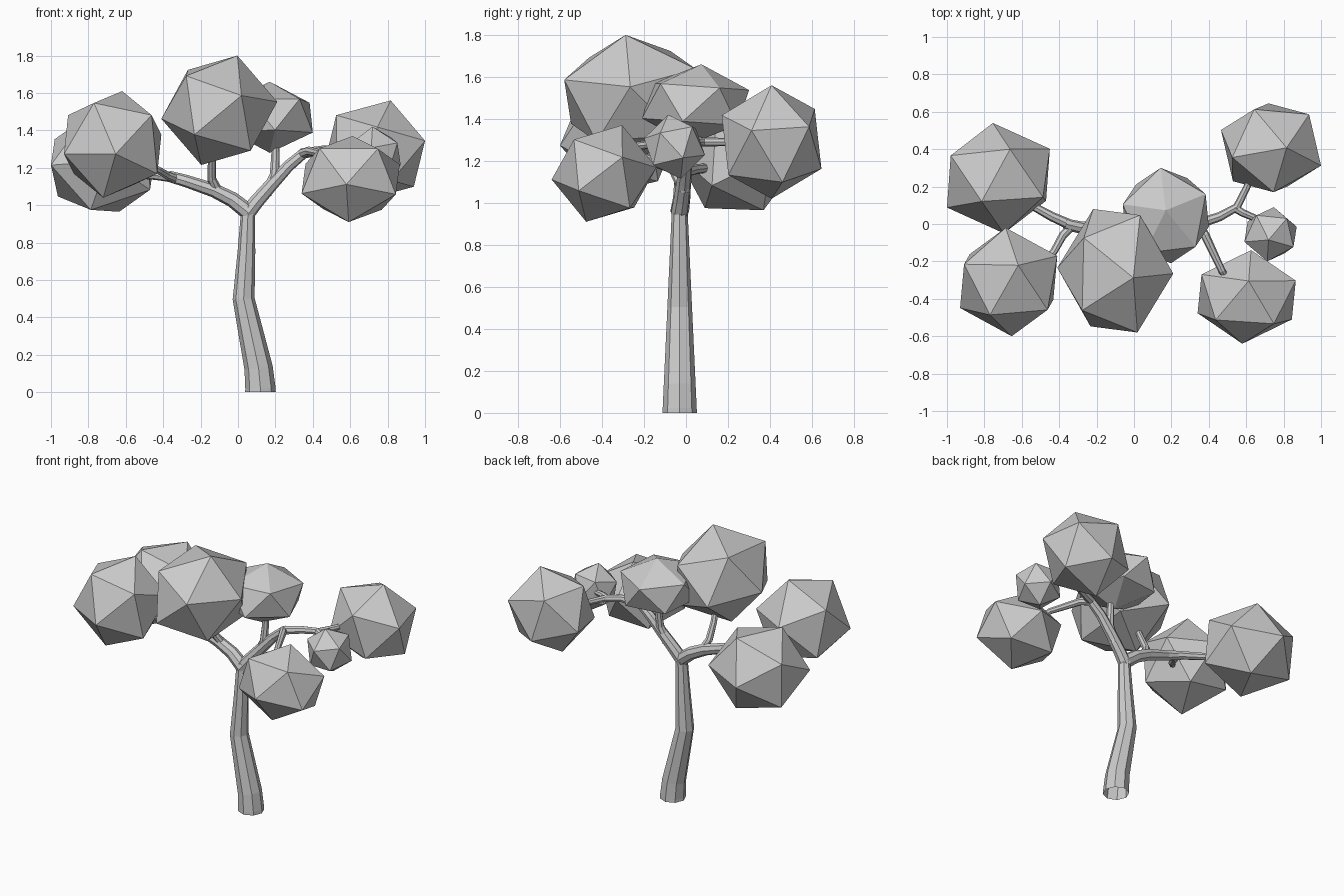
import bpy
import bmesh
from mathutils import Matrix, Vector

cube = bpy.data.objects.get("Cube")
if cube:
    bpy.data.objects.remove(cube)

# One plain grey for the whole tree
grey = bpy.data.materials.new("plain_grey")
grey.use_nodes = True
colour = (0.6, 0.6, 0.6, 1)
grey.diffuse_color = colour
grey.node_tree.nodes["Principled BSDF"].inputs["Base Color"].default_value = colour


def add_object(name, mesh):
    mesh.name = name
    mesh.materials.clear()
    mesh.materials.append(grey)
    obj = bpy.data.objects.new(name, mesh)
    bpy.context.collection.objects.link(obj)
    return obj


def limb(name, points, start, end):
    """Eight-sided tube through the points, tapering evenly along its length."""
    curve = bpy.data.curves.new(name + "_path", "CURVE")
    curve.dimensions = "3D"
    curve.bevel_depth = 1
    curve.bevel_resolution = 2
    spline = curve.splines.new("POLY")
    spline.use_smooth = False
    spline.points.add(len(points) - 1)
    along = [0]
    for a, b in zip(points, points[1:]):
        along.append(along[-1] + (Vector(b) - Vector(a)).length)
    for p, co, distance in zip(spline.points, points, along):
        p.co = (*co, 1)
        p.radius = start + (end - start) * distance / along[-1]
    helper = bpy.data.objects.new(name + "_path", curve)
    bpy.context.collection.objects.link(helper)
    graph = bpy.context.evaluated_depsgraph_get()
    mesh = bpy.data.meshes.new_from_object(helper.evaluated_get(graph))
    bpy.data.objects.remove(helper)
    for face in mesh.polygons:
        face.use_smooth = False
    return add_object(name, mesh)


def crown(name, low, high, apex, neighbour):
    """Icosahedron between two box corners, turned so that one vertex points
    along apex and an adjoining vertex leans towards neighbour."""
    size = Vector(high) - Vector(low)
    z_axis = Vector(a / s for a, s in zip(apex, size)).normalized()
    lean = Vector(n / s for n, s in zip(neighbour, size))
    y_axis = z_axis.cross(lean).normalized()
    x_axis = y_axis.cross(z_axis)
    turn = Matrix((x_axis, y_axis, z_axis)).transposed()

    bm = bmesh.new()
    bmesh.ops.create_icosphere(bm, subdivisions=1, radius=1)
    bm.transform(turn.to_4x4())
    for axis in range(3):
        values = [v.co[axis] for v in bm.verts]
        least, span = min(values), max(values) - min(values)
        for v in bm.verts:
            t = (v.co[axis] - least) / span
            v.co[axis] = low[axis] + t * size[axis]
    mesh = bpy.data.meshes.new(name)
    bm.to_mesh(mesh)
    bm.free()
    return add_object(name, mesh)


# Trunk
limb("trunk", [(.12, -.03, 0), (.12, -.03, .02), (.11, -.03, .13),
               (.03, -.03, .5), (.045, -.03, .75), (.055, -.03, 1.0)], .082, .036)

# Left side branches
limb("left_branch", [(.045, -.03, .95), (.1, -.02, 1.02), (.17, -.01, 1.1),
                     (.27, 0, 1.21), (.36, 0, 1.285)], .042, .028)
limb("left_top_branch", [(.15, -.01, 1.06), (.195, 0, 1.16),
                         (.2, .01, 1.26), (.2, .02, 1.42)], .03, .018)
limb("left_front_branch", [(.34, 0, 1.275), (.38, -.06, 1.29),
                           (.47, -.25, 1.27), (.53, -.35, 1.2)], .026, .016)
limb("left_back_branch", [(.34, 0, 1.275), (.46, .04, 1.295), (.55, .09, 1.29),
                          (.6, .19, 1.29), (.65, .3, 1.29)], .028, .016)
limb("left_middle_branch", [(.54, .085, 1.29), (.58, .06, 1.29),
                            (.65, .03, 1.28), (.72, -.02, 1.27)], .022, .016)

# Right side branches
limb("right_branch", [(.06, -.03, .96), (-.03, -.02, 1.03), (-.13, -.02, 1.08),
                      (-.28, -.02, 1.13), (-.37, 0, 1.155)], .045, .03)
limb("right_top_branch", [(-.11, -.02, 1.08), (-.14, -.05, 1.14),
                          (-.14, -.1, 1.24), (-.13, -.15, 1.36)], .026, .018)
limb("right_front_branch", [(-.33, -.01, 1.14), (-.38, -.06, 1.16),
                            (-.43, -.15, 1.19), (-.55, -.27, 1.26)], .024, .016)
limb("right_back_branch", [(-.35, 0, 1.15), (-.44, .04, 1.16),
                           (-.53, .09, 1.165), (-.66, .17, 1.18)], .028, .018)

# Leaf crowns
crown("right_back_crown", (-1, -.05, .965), (-.45, .54, 1.47),
      (-.08, -.13, .23), (.05, .15, .22))
crown("right_front_crown", (-.93, -.6, 1.04), (-.41, -.02, 1.61),
      (-.1, -.2, .24), (.05, .1, .28))
crown("top_front_crown", (-.41, -.58, 1.215), (.21, .08, 1.8),
      (.1, -.035, .29), (-.15, .155, .28))
crown("top_back_crown", (-.06, -.21, 1.28), (.4, .3, 1.66),
      (0, .025, .18), (.18, -.2, .12))
crown("left_back_crown", (.465, .17, 1.02), (1, .645, 1.56),
      (.08, 0, .27), (.27, -.09, .09))
crown("left_middle_crown", (.59, -.2, 1.115), (.87, .09, 1.42),
      (-.01, -.03, .155), (.12, .13, .095))
crown("left_front_crown", (.34, -.64, .91), (.865, -.14, 1.37),
      (.01, .09, .23), (.18, -.21, .19))
